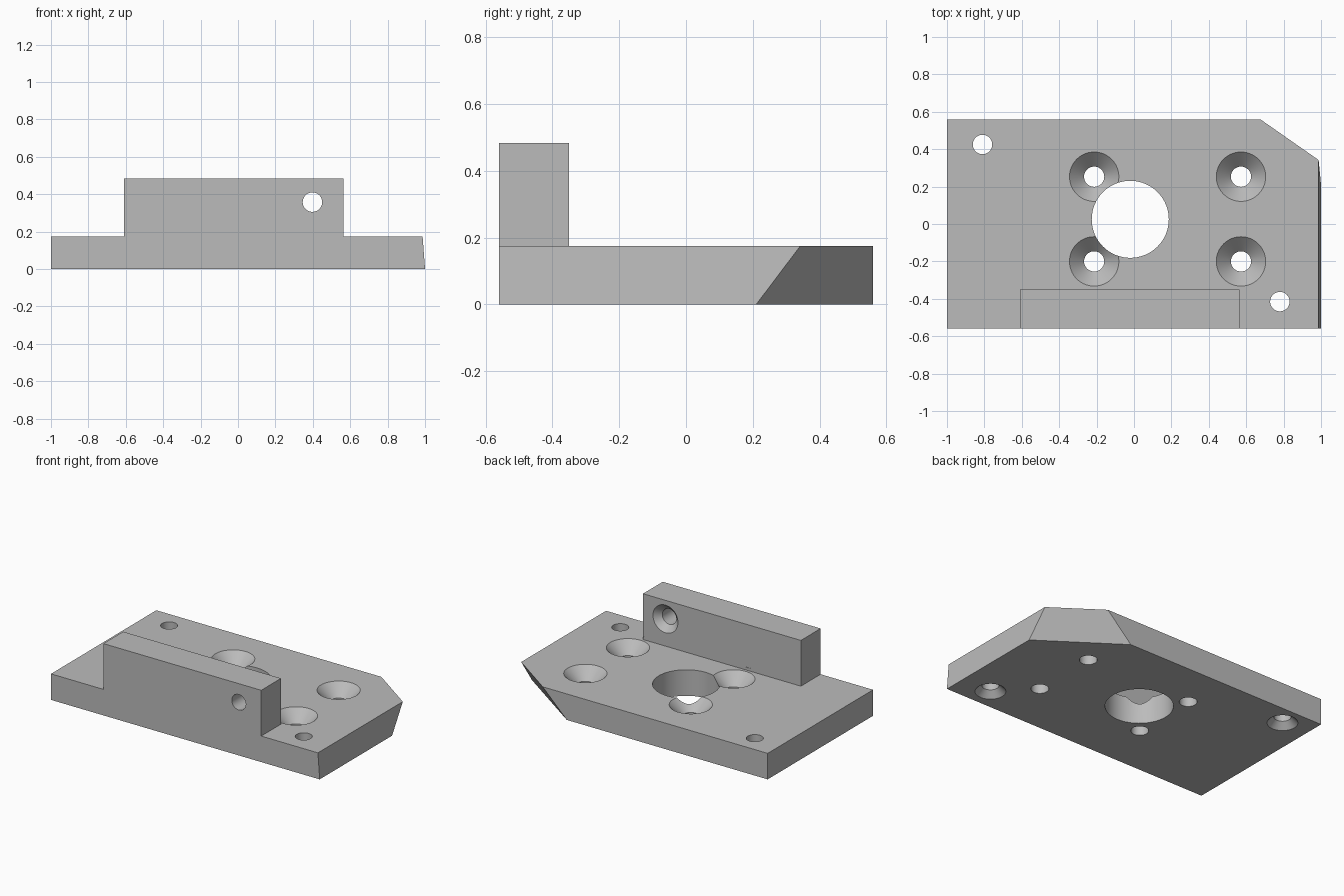
import bpy, bmesh, math
from mathutils import Matrix, Vector

if "Cube" in bpy.data.objects:
    bpy.data.objects.remove(bpy.data.objects["Cube"])

grey = bpy.data.materials.new("plain grey")
grey.diffuse_color = (0.5, 0.5, 0.5, 1)
grey.use_nodes = True
grey.node_tree.nodes["Principled BSDF"].inputs["Base Color"].default_value = grey.diffuse_color


def solid(name, rings):
    """Closed solid from stacked rings with equal point counts."""
    bm = bmesh.new()
    loops = [[bm.verts.new(p) for p in ring] for ring in rings]
    n = len(loops[0])
    for a, b in zip(loops, loops[1:]):
        for i in range(n):
            j = (i + 1) % n
            bm.faces.new((a[i], a[j], b[j], b[i]))
    bm.faces.new(loops[0][::-1])
    bm.faces.new(loops[-1])
    bmesh.ops.recalc_face_normals(bm, faces=bm.faces)
    mesh = bpy.data.meshes.new(name)
    bm.to_mesh(mesh)
    bm.free()
    mesh.materials.append(grey)
    obj = bpy.data.objects.new(name, mesh)
    bpy.context.collection.objects.link(obj)
    return obj


def combine(base, other, operation):
    """Apply a boolean and remove the helper object."""
    mod = base.modifiers.new("boolean", "BOOLEAN")
    mod.operation, mod.solver, mod.object = operation, "EXACT", other
    bpy.context.view_layer.objects.active = base
    bpy.ops.object.modifier_apply(modifier=mod.name)
    bpy.data.objects.remove(other)


def drill(base, mouth, tilt, depth, hole, sink=None):
    """Drill from the mouth along a tilted axis, with an optional 90 degree countersink."""
    e = 0.02
    profile = [(hole, -depth - e), (hole, e)]
    if sink:
        profile = [(hole, -depth - e), (hole, hole - sink), (sink + e, e)]
    place = Matrix.Translation(mouth) @ Matrix.Rotation(math.radians(tilt), 4, "X")
    n = 64
    rings = [[place @ Vector((r * math.cos(2 * math.pi * i / n),
                              r * math.sin(2 * math.pi * i / n), z)) for i in range(n)]
             for r, z in profile]
    cutter = solid("hole_cutter", rings)
    cutter.hide_render = True
    combine(base, cutter, "DIFFERENCE")


T, H, W = 0.175, 0.483, 0.56   # plate thickness, wall height, half depth

# plate with a leaning right side and a leaning corner cut
low = [(-1, -W), (1, -W), (1, 0.21), (0.495, W), (-1, W)]
high = [(-1, -W), (0.987, -W), (0.987, 0.342), (0.675, W), (-1, W)]
plate = solid("mounting_plate", [[(x, y, 0) for x, y in low],
                                 [(x, y, T) for x, y in high]])

# upright wall along the front edge
foot = [(-0.61, -W), (0.565, -W), (0.565, -0.35), (-0.61, -0.35)]
wall = solid("front_wall", [[(x, y, z) for x, y in foot] for z in (0.08, H)])
combine(plate, wall, "UNION")

# four screw holes countersunk from the top
for x in (-0.213, 0.572):
    for y in (-0.2, 0.253):
        drill(plate, (x, y, T), 0, T, 0.054, 0.132)

# large centre hole
drill(plate, (-0.02, 0.025, T), 0, T, 0.206)

# two corner holes countersunk from below
for x, y in ((-0.81, 0.425), (0.78, -0.415)):
    drill(plate, (x, y, 0), 180, T, 0.052, 0.093)

# wall hole countersunk from the back
drill(plate, (0.398, -0.35, 0.358), -90, 0.21, 0.052, 0.093)

# smooth hole walls, sharp edges
bpy.ops.object.select_all(action="DESELECT")
plate.select_set(True)
bpy.context.view_layer.objects.active = plate
bpy.ops.object.shade_smooth_by_angle(angle=math.radians(20))
